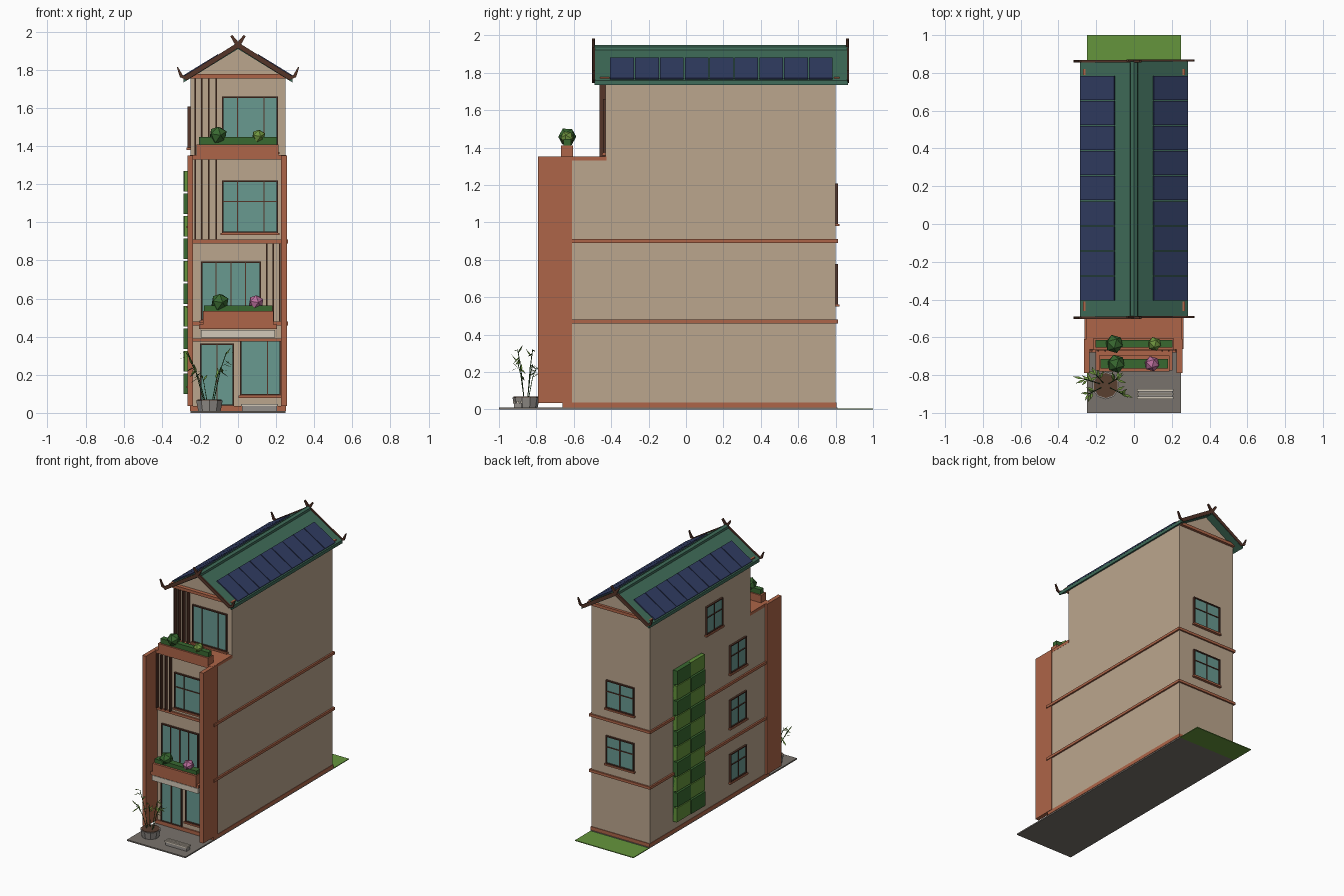
import bpy, bmesh, math, random
from mathutils import Matrix, Vector

if "Cube" in bpy.data.objects:
    bpy.data.objects.remove(bpy.data.objects["Cube"])
random.seed(4)

def mat(name, r, g, b):
    m = bpy.data.materials.new(name)
    m.diffuse_color = (r, g, b, 1)
    m.use_nodes = True
    m.node_tree.nodes["Principled BSDF"].inputs["Base Color"].default_value = m.diffuse_color
    return m

WALL = mat("tan plaster", .50, .38, .27)
RUST = mat("terracotta", .42, .13, .065)
ROOF = mat("roof green", .05, .15, .10)
PANEL = mat("solar blue", .03, .045, .12)
WOOD = mat("dark wood", .09, .035, .022)
GLASS = mat("glass", .14, .32, .28)
STONE = mat("stone", .30, .28, .26)
PAVE = mat("paving", .19, .17, .15)
CREAM = mat("cream", .65, .58, .48)
SOIL = mat("soil", .10, .05, .03)
GRASS = mat("grass", .13, .30, .045)
LEAF = mat("leaf", .04, .14, .03)
LIGHT = mat("light leaf", .16, .30, .05)
PINK = mat("pink bloom", .50, .16, .34)

def finish(name, bm, m):
    bmesh.ops.recalc_face_normals(bm, faces=bm.faces)
    me = bpy.data.meshes.new(name)
    bm.to_mesh(me)
    bm.free()
    me.materials.append(m)
    ob = bpy.data.objects.new(name, me)
    bpy.context.collection.objects.link(ob)
    return ob

def boxes(name, lst, m, M=Matrix()):
    # each box: x0, x1, y0, y1, z0, z1
    bm = bmesh.new()
    for a, b, c, d, e, f in lst:
        T = Matrix.Translation(((a+b)/2, (c+d)/2, (e+f)/2)) @ Matrix.Diagonal((b-a, d-c, f-e, 1))
        bmesh.ops.create_cube(bm, size=1, matrix=M @ T)
    return finish(name, bm, m)

def prism(name, pts, y0, y1, m):
    # extrude an x-z outline along y
    bm = bmesh.new()
    f = bm.faces.new([bm.verts.new((x, y0, z)) for x, z in pts])
    r = bmesh.ops.extrude_face_region(bm, geom=[f])
    bmesh.ops.translate(bm, vec=(0, y1-y0, 0), verts=[v for v in r["geom"] if isinstance(v, bmesh.types.BMVert)])
    return finish(name, bm, m)

def window(name, cx, z0, z1, w, plane, angle=0, cols=(0,), rows=(), sill=True):
    # local frame faces -y; plane is the wall distance from the origin
    M = Matrix.Rotation(angle, 4, 'Z') @ Matrix.Translation((cx, -plane, 0))
    h, t = w/2, .008
    fr = [(-h, -h+t, -.014, .01, z0, z1), (h-t, h, -.014, .01, z0, z1),
          (-h, h, -.014, .01, z1-t, z1), (-h, h, -.014, .01, z0, z0+t)]
    fr += [(c*w-.003, c*w+.003, -.012, .01, z0, z1) for c in cols]
    fr += [(-h, h, -.012, .01, z0+r*(z1-z0)-.003, z0+r*(z1-z0)+.003) for r in rows]
    boxes(name + "_frame", fr, WOOD, M)
    boxes(name + "_glass", [(-h+.004, h-.004, -.006, .005, z0+.004, z1-.004)], GLASS, M)
    if sill:
        boxes(name + "_sill", [(-h-.008, h+.008, -.02, .01, z0-.012, z0)], RUST, M)

def bush(name, x, y, z, r, m):
    bm = bmesh.new()
    bmesh.ops.create_icosphere(bm, subdivisions=1, radius=r,
                               matrix=Matrix.Translation((x, y, z)) @ Matrix.Rotation(.5, 4, 'X'))
    finish(name, bm, m)

# Ground
boxes("paving", [(-.25, .25, -1, .81, 0, .01)], PAVE)
boxes("back_lawn", [(-.25, .25, .81, 1, 0, .006)], GRASS)

# House body
prism("main_walls", [(-.25, .01), (.25, .01), (.25, 1.757), (0, 1.911), (-.25, 1.757)], -.43, .8, WALL)
boxes("front_walls", [(-.245, .245, -.65, -.43, .01, 1.33)], WALL)
boxes("side_front_walls", [(-.25, .25, -.62, -.42, .01, 1.33)], WALL)
boxes("plinth", [(-.253, .253, -.66, .805, .01, .037)], RUST)
boxes("floor_bands", [(-.262, .262, -.662, .812, z, z+.02) for z in (.46, .89)], RUST)
boxes("terrace_slab", [(-.251, .251, -.665, -.425, 1.33, 1.353)], RUST)
boxes("side_fins", [(-.265, -.235, -.79, -.61, .035, 1.352), (.225, .256, -.79, -.61, .035, 1.352)], RUST)
boxes("gable_beams", [(-.27, .27, -.46, -.41, 1.755, 1.778), (-.27, .27, .79, .82, 1.755, 1.778)], RUST)

# Roof
S, EX = .614, .287
prism("roof", [(0, 1.935), (EX, 1.935-EX*S), (EX, 1.91-EX*S), (0, 1.91), (-EX, 1.91-EX*S), (-EX, 1.935-EX*S)],
      -.49, .865, ROOF)
prism("ridge_cap", [(-.022, 1.915), (-.018, 1.938), (0, 1.948), (.018, 1.938), (.022, 1.915)], -.49, .865, ROOF)
for s in (-1, 1):
    a = math.atan(S)
    M = Matrix.Translation((s*.19, 0, 1.935-.19*S)) @ Matrix.Rotation(s*a, 4, 'Y')
    L = .09 / math.cos(a)
    p = 1.195 / 9
    boxes("solar_panels_" + ("left" if s < 0 else "right"),
          [(-L, L, -.405+i*p, -.405+i*p+.127, .002, .011) for i in range(9)], PANEL, M)

# Bargeboards with crossed finials and upturned eave horns
path = [(-.035, 1.98, .006), (0, 1.93, .013), (.275, 1.758, .013), (.298, 1.768, .009), (.318, 1.815, .003)]
for y, n in ((-.5, "front"), (.858, "back")):
    for s in (-1, 1):
        up, dn = [], []
        for i, (x, z, w) in enumerate(path):
            q, r = path[max(i-1, 0)], path[min(i+1, 4)]
            t = Vector((r[0]-q[0], r[1]-q[1])).normalized()
            up.append((s*(x-t.y*w), z+t.x*w))
            dn.append((s*(x+t.y*w), z-t.x*w))
        prism("bargeboard_" + n, up + dn[::-1], y + .002*s, y + .012 + .002*s, WOOD)

# Front windows and door
window("door", -.11, .037, .365, .18, .65, cols=(0,), sill=False)
window("shop_window", .118, .09, .39, .215, .65, cols=(.17,))
window("first_floor_window", -.037, .485, .795, .315, .65, cols=(0, .24, -.25))
window("second_floor_window", .063, .945, 1.22, .295, .65, cols=(-.22, .25), rows=(.6,))
window("top_window", .063, 1.37, 1.66, .295, .43, cols=(-.22, .25))

# Left and back windows
for i, (y, z) in enumerate(((-.27, .25), (-.27, .67), (-.27, 1.09), (.02, 1.5))):
    window("left_window_%d" % i, -y, z-.108, z+.108, .2, .25, -math.pi/2, rows=(.6,))
for i, z in enumerate((.67, 1.10)):
    window("back_window_%d" % i, 0, z-.108, z+.108, .24, .8, math.pi, rows=(.6,))

# Wooden slats on the facade
boxes("first_floor_slats", [(x-.004, x+.004, -.675, -.65, .48, .89) for x in (.15, .185, .22)], WOOD)
boxes("second_floor_slats", [(x-.004, x+.004, -.675, -.65, .91, 1.33) for x in (-.225, -.19, -.153, -.115)], WOOD)
boxes("top_slats", [(x-.004, x+.004, -.462, -.43, 1.353, 1.757) for x in (-.225, -.19, -.153, -.115)], WOOD)

# Canopy and balcony planters
boxes("canopy", [(-.195, .195, -.77, -.65, .395, .435)], CREAM)
boxes("canopy_beam", [(-.235, .225, -.68, -.65, .375, .39)], RUST)
boxes("balcony", [(-.205, .205, -.775, -.65, .44, .465), (-.185, .187, -.782, -.695, .45, .535)], RUST)
boxes("balcony_hedge", [(-.178, .18, -.765, -.715, .53, .565)], LEAF)
bush("balcony_bush", -.095, -.74, .58, .05, LEAF)
bush("balcony_flowers", .095, -.74, .58, .042, PINK)
boxes("terrace_planter", [(-.218, .212, -.668, -.605, 1.35, 1.41)], RUST)
boxes("terrace_hedge", [(-.205, .205, -.655, -.615, 1.40, 1.447)], LEAF)
bush("terrace_bush", -.105, -.635, 1.458, .05, LEAF)
bush("terrace_small_bush", .108, -.635, 1.452, .038, LIGHT)

# Green wall on the left side
for c, (m, n) in enumerate(((LEAF, "dark"), (GRASS, "bright"))):
    boxes("green_wall_" + n,
          [(-.286 + .004*((i+j) % 2), -.25, .17+j*.175, .17+j*.175+.17, .10+i*.118, .10+i*.118+.108)
           for i in range(10) for j in range(2) if (i + j) % 2 == c], m)
boxes("green_wall_backing", [(-.262, -.25, .17, .515, .10, 1.27)], LEAF)

# Bench with slats
boxes("bench_base", [(.022, .205, -.92, -.88, .01, .035)], STONE)
boxes("bench_slats", [(.017, .21, y, y+.012, .035, .046) for y in (-.926, -.906, -.886)], CREAM)

# Pot with bamboo
px, py = -.15, -.855
bm = bmesh.new()
bmesh.ops.create_cone(bm, cap_ends=True, segments=10, radius1=.062, radius2=.073, depth=.055,
                      matrix=Matrix.Translation((px, py, .0375)))
finish("pot", bm, STONE)
bm = bmesh.new()
bmesh.ops.create_cone(bm, cap_ends=True, segments=10, radius1=.066, radius2=.066, depth=.006,
                      matrix=Matrix.Translation((px, py, .066)))
finish("pot_soil", bm, SOIL)
cu = bpy.data.curves.new("bamboo_stems", 'CURVE')
cu.dimensions = '3D'
cu.bevel_depth, cu.bevel_resolution = .0025, 0
cu.materials.append(LEAF)
bpy.context.collection.objects.link(bpy.data.objects.new("bamboo_stems", cu))
bm = bmesh.new()
for tx, ty, tz in ((-.265, -.82, .32), (-.24, -.90, .25), (-.06, -.90, .32), (-.09, -.82, .24), (-.20, -.80, .22)):
    a, b = Vector((px+(tx-px)*.25, py+(ty-py)*.25, .06)), Vector((tx, ty, tz))
    mid = a.lerp(b, .5) + Vector((0, 0, .03))
    sp = cu.splines.new('POLY')
    sp.points.add(2)
    for p, v in zip(sp.points, (a, mid, b)):
        p.co = (*v, 1)
    out = math.atan2(ty-py, tx-px)
    for k in range(6):
        o = mid.lerp(b, k/5)
        g = out + random.uniform(-1.3, 1.3)
        d = Vector((math.cos(g)*.6, math.sin(g)*.6, random.uniform(-.5, .9))).normalized() * .06
        w = d.cross(Vector((0, 0, 1))).normalized() * .007
        bm.faces.new([bm.verts.new(v) for v in (o, o+d*.45+w, o+d, o+d*.45-w)])
finish("bamboo_leaves", bm, LIGHT)
